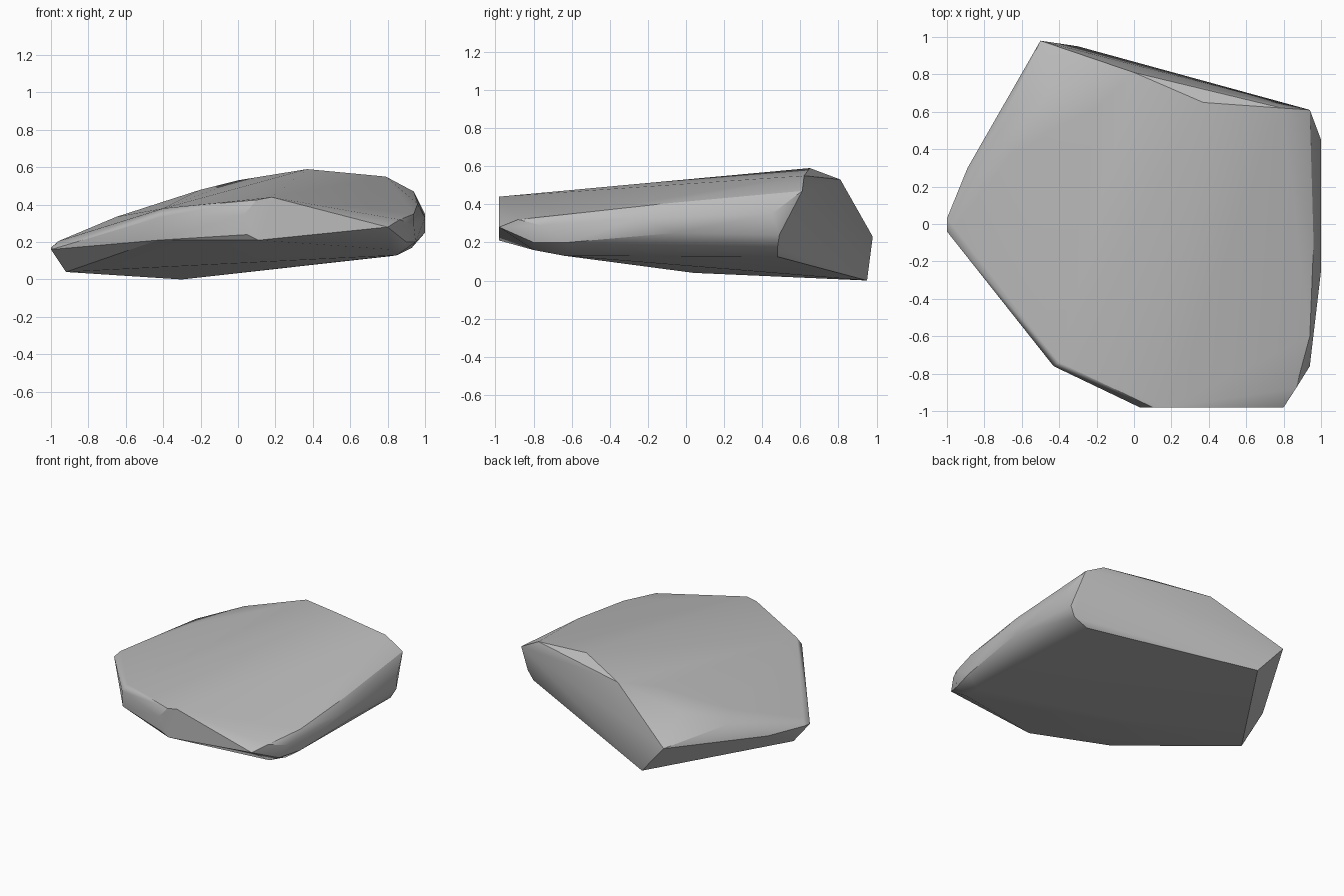
import bpy, bmesh, math

cube = bpy.data.objects.get("Cube")
if cube:
    bpy.data.objects.remove(cube)

# One stone grey
grey = bpy.data.materials.new("stone_grey")
grey.use_nodes = True
colour = (0.5, 0.5, 0.5, 1)
grey.diffuse_color = colour
grey.node_tree.nodes["Principled BSDF"].inputs["Base Color"].default_value = colour

# Corners of the chipped slab, grouped by region
underside = [(-.3, .95, 0), (-.92, .04, .04), (.82, .48, .125), (.85, -.64, .13),
             (.82, -.8, .16)]
back_edge = [(-.5, .98, .23), (0, .81, .53), (.94, .61, .47), (.97, .49, .24)]
crown = [(.37, .65, .59), (.79, .62, .55), (-.2, .62, .48), (-.65, .38, .335),
         (-.45, .72, .395), (-.72, .53, .3)]
front_cut = [(.03, -.98, .345), (.05, -.98, .24), (.11, -.98, .21),
             (.1, -.98, .425), (.18, -.98, .44), (.8, -.98, .28)]
front_corner = [(-.4, -.74, .38), (-.43, -.76, .33), (-.43, -.75, .21)]
left_tip = [(-1, .03, .17), (-1, -.04, .16), (-.96, -.02, .205), (-.89, .3, .17)]
right_rim = [(1, .45, .35), (1, -.05, .25), (1, -.25, .33), (.96, -.1, .405),
             (.94, -.6, .35), (.94, -.76, .29), (.865, -.88, .32)]
right_underside = [(.93, .48, .17), (.95, -.62, .2), (.9, -.8, .2)]

# Wrap the corners in a convex shell
bm = bmesh.new()
for region in (underside, back_edge, crown, front_cut, front_corner, left_tip,
               right_rim, right_underside):
    for corner in region:
        bm.verts.new(corner)
hull = bmesh.ops.convex_hull(bm, input=bm.verts)
loose = set(hull["geom_interior"]) | set(hull["geom_unused"])
bmesh.ops.delete(bm, geom=[v for v in loose if isinstance(v, bmesh.types.BMVert)], context='VERTS')

# Merge nearly flat neighbours into clean facets
bmesh.ops.dissolve_limit(bm, angle_limit=math.radians(1), verts=bm.verts, edges=bm.edges)
bmesh.ops.recalc_face_normals(bm, faces=bm.faces)
mesh = bpy.data.meshes.new("rock_slab")
bm.to_mesh(mesh)
bm.free()
mesh.materials.append(grey)

rock = bpy.data.objects.new("rock_slab", mesh)
bpy.context.collection.objects.link(rock)

# Soft shading with crisp chipped edges, led by the large facets
bpy.ops.object.select_all(action='DESELECT')
rock.select_set(True)
bpy.context.view_layer.objects.active = rock
bpy.ops.object.shade_smooth_by_angle(angle=math.radians(30))
weighted = rock.modifiers.new("facet_normals", 'WEIGHTED_NORMAL')
weighted.keep_sharp = True
